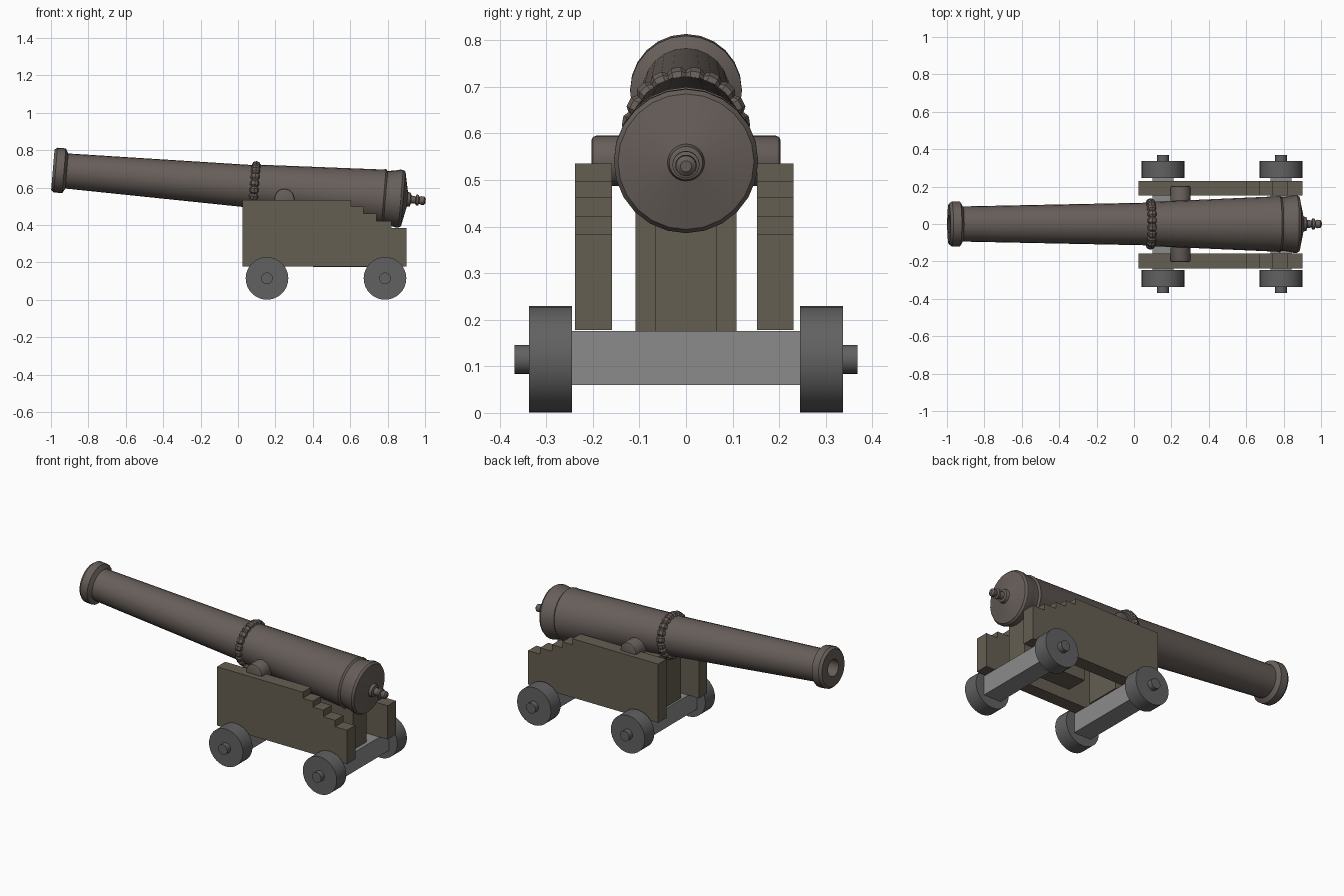
import bpy, bmesh, math
from mathutils import Matrix

if "Cube" in bpy.data.objects:
    bpy.data.objects.remove(bpy.data.objects["Cube"])


def material(name, rgb):
    m = bpy.data.materials.new(name)
    m.diffuse_color = (*rgb, 1)
    m.use_nodes = True
    m.node_tree.nodes["Principled BSDF"].inputs["Base Color"].default_value = m.diffuse_color
    return m


IRON = material("barrel_iron", (0.135, 0.112, 0.10))
WOOD = material("carriage_wood", (0.13, 0.112, 0.085))
DARK = material("wheel_grey", (0.12, 0.12, 0.12))
GREY = material("axle_grey", (0.26, 0.26, 0.26))


def finish(bm, name, mat, smooth=None):
    bmesh.ops.recalc_face_normals(bm, faces=bm.faces)
    me = bpy.data.meshes.new(name)
    bm.to_mesh(me)
    bm.free()
    ob = bpy.data.objects.new(name, me)
    bpy.context.collection.objects.link(ob)
    me.materials.append(mat)
    if smooth:
        bpy.ops.object.select_all(action='DESELECT')
        bpy.context.view_layer.objects.active = ob
        ob.select_set(True)
        bpy.ops.object.shade_smooth_by_angle(angle=math.radians(smooth))
    return ob


def box(name, x, y, z, mat):
    bm = bmesh.new()
    bmesh.ops.create_cube(bm, size=1)
    for v in bm.verts:
        v.co = [(a + b) / 2 + c * (b - a) for (a, b), c in zip((x, y, z), v.co)]
    return finish(bm, name, mat)


def lathe(name, profile, sides, mat, matrix, smooth=30):
    """Spin (distance along axis, radius) points around local x."""
    bm = bmesh.new()
    vs = [bm.verts.new((s, 0, r)) for s, r in profile]
    es = [bm.edges.new(p) for p in zip(vs, vs[1:])]
    bmesh.ops.spin(bm, geom=vs + es, cent=(0, 0, 0), axis=(1, 0, 0),
                   angle=2 * math.pi, steps=sides, use_duplicate=False)
    bmesh.ops.remove_doubles(bm, verts=bm.verts, dist=1e-4)
    bm.transform(matrix)
    return finish(bm, name, mat, smooth)


def along_y(x, y, z):
    return Matrix.Translation((x, y, z)) @ Matrix.Rotation(math.pi / 2, 4, 'Z')


# Barrel with bore, muzzle ring, breech and knob, tilted up toward the muzzle
tilt = Matrix.Translation((-0.99, 0, 0.695)) @ Matrix.Rotation(math.radians(4.75), 4, 'Y')
lathe("barrel", [
    (0.25, 0), (0.25, 0.05), (0, 0.05), (0, 0.108), (0.015, 0.12), (0.06, 0.12),
    (0.075, 0.094), (1.06, 0.114), (1.10, 0.119), (1.76, 0.148), (1.775, 0.152), (1.785, 0.143),
    (1.82, 0.147), (1.85, 0.155), (1.867, 0.155), (1.88, 0.146), (1.902, 0.04),
    (1.918, 0.036), (1.922, 0.022), (1.945, 0.019), (1.95, 0.029), (1.962, 0.029),
    (1.966, 0.018), (1.978, 0.023), (1.992, 0.022), (2.0, 0.012), (2.0, 0)],
    24, IRON, tilt)

# Beaded ring: a torus whose tube pinches between beads
bm = bmesh.new()
rings = []
BEADS, TUBE = 20, 8
for i in range(BEADS * 4):
    a = 2 * math.pi * i / (BEADS * 4)
    t = 0.017 if i % 4 == 0 else 0.025
    ring = []
    for j in range(TUBE):
        b = 2 * math.pi * j / TUBE
        r = 0.113 + t * math.cos(b)
        ring.append(bm.verts.new((1.082 + t * math.sin(b), r * math.cos(a), r * math.sin(a))))
    rings.append(ring)
for i, p in enumerate(rings):
    q = rings[(i + 1) % len(rings)]
    for j in range(TUBE):
        k = (j + 1) % TUBE
        bm.faces.new((p[j], q[j], q[k], p[k]))
bm.transform(tilt)
finish(bm, "beaded_ring", IRON, 30)

# Trunnion with rounded ends
lathe("trunnion", [(-0.203, 0), (-0.203, 0.045), (-0.2, 0.051), (-0.193, 0.054),
                   (0.193, 0.054), (0.2, 0.051), (0.203, 0.045), (0.203, 0)],
      24, IRON, along_y(0.248, 0, 0.541))

# Stepped carriage cheeks
steps = [(0.025, 0.178), (0.025, 0.535), (0.603, 0.535), (0.603, 0.498), (0.67, 0.498),
         (0.67, 0.462), (0.74, 0.462), (0.74, 0.422), (0.82, 0.422), (0.82, 0.383),
         (0.9, 0.383), (0.9, 0.178)]
for side, y0 in (("right", -0.238), ("left", 0.152)):
    bm = bmesh.new()
    f = bm.faces.new([bm.verts.new((x, y0, z)) for x, z in steps])
    ext = bmesh.ops.extrude_face_region(bm, geom=[f], use_keep_orig=True)["geom"]
    bmesh.ops.translate(bm, verts=[g for g in ext if isinstance(g, bmesh.types.BMVert)],
                        vec=(0, 0.079, 0))
    finish(bm, "cheek_" + side, WOOD)

# Supports under the barrel
box("front_transom", (0.11, 0.22), (-0.108, 0.108), (0.176, 0.51), WOOD)
box("rear_block", (0.40, 0.82), (-0.065, 0.065), (0.176, 0.43), WOOD)

# Axles and wheels
for end, x in (("front", 0.155), ("rear", 0.786)):
    box("axle_" + end, (x - 0.057, x + 0.057), (-0.25, 0.25), (0.06, 0.176), GREY)
    for side, s in (("right", -1), ("left", 1)):
        lathe(f"wheel_{end}_{side}",
              [(s * 0.245, 0), (s * 0.245, 0.114), (s * 0.337, 0.114), (s * 0.337, 0.031),
               (s * 0.368, 0.031), (s * 0.368, 0)],
              32, DARK, along_y(x, 0, 0.115))
